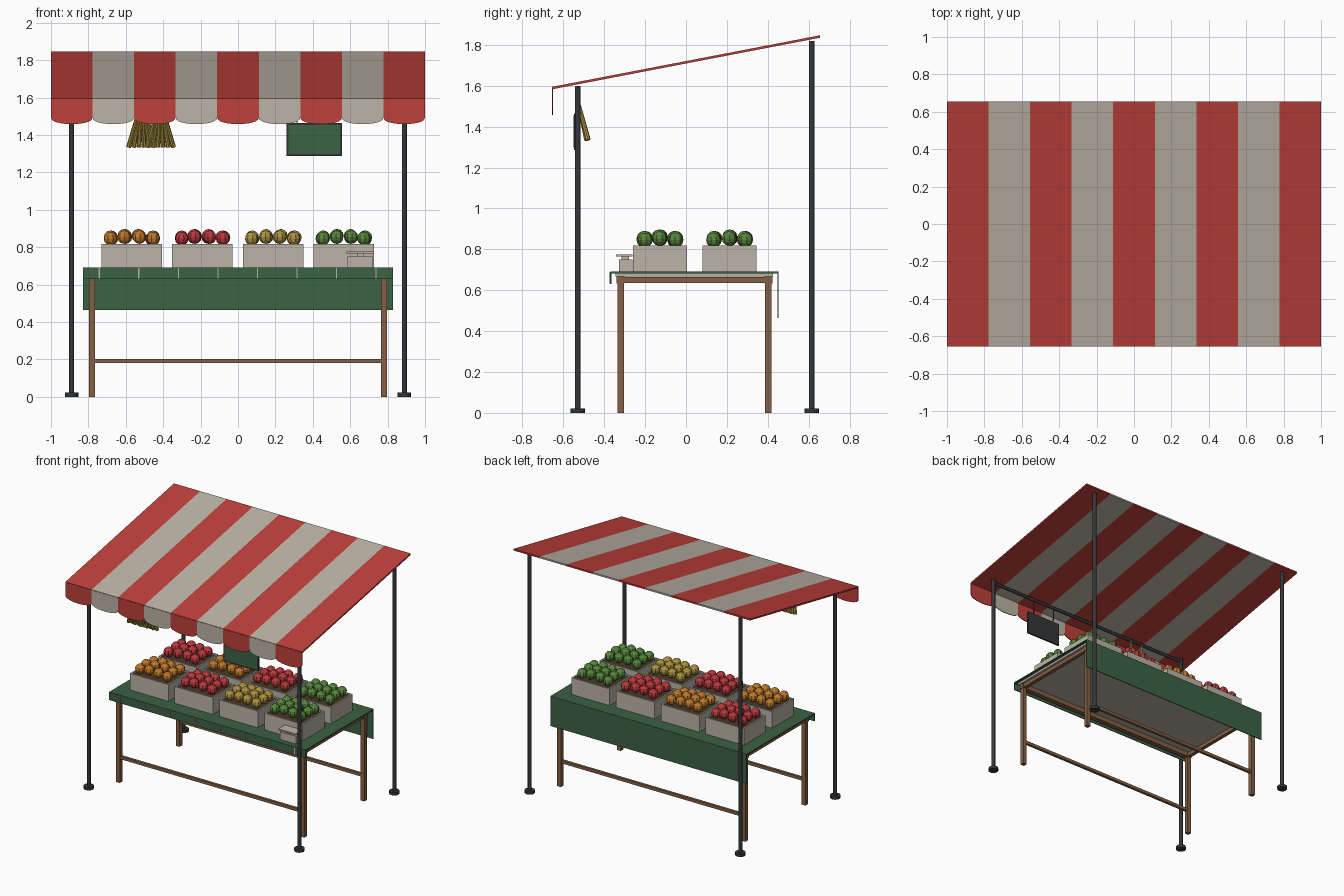
import bpy, bmesh, math, random
from mathutils import Vector, Matrix

if "Cube" in bpy.data.objects:
    bpy.data.objects.remove(bpy.data.objects["Cube"])

random.seed(4)


def mat(name, r, g, b):
    m = bpy.data.materials.new(name)
    m.diffuse_color = (r, g, b, 1)
    m.use_nodes = True
    m.node_tree.nodes["Principled BSDF"].inputs["Base Color"].default_value = m.diffuse_color
    return m


RED = mat("awning red", 0.52, 0.052, 0.043)
CREAM = mat("warm cream", 0.50, 0.455, 0.385)
GREEN = mat("cloth green", 0.044, 0.122, 0.056)
WOOD = mat("brown wood", 0.235, 0.118, 0.058)
METAL = mat("charcoal metal", 0.036, 0.038, 0.042)
SOIL = mat("crate lining", 0.07, 0.04, 0.022)
ORANGE = mat("orange fruit", 0.52, 0.19, 0.025)
APPLE = mat("red fruit", 0.50, 0.04, 0.047)
YELLOW = mat("yellow produce", 0.42, 0.29, 0.05)
LEAF = mat("green fruit", 0.095, 0.24, 0.045)


def finish(name, bm, *mats, smooth=False):
    bmesh.ops.recalc_face_normals(bm, faces=bm.faces)
    me = bpy.data.meshes.new(name)
    bm.to_mesh(me)
    bm.free()
    ob = bpy.data.objects.new(name, me)
    bpy.context.collection.objects.link(ob)
    for m in mats:
        me.materials.append(m)
    if smooth:
        bpy.ops.object.select_all(action='DESELECT')
        bpy.context.view_layer.objects.active = ob
        ob.select_set(True)
        bpy.ops.object.shade_smooth_by_angle(angle=math.radians(40))
    return ob


def add_box(bm, x0, x1, y0, y1, z0, z1):
    m = Matrix.Translation(((x0 + x1) / 2, (y0 + y1) / 2, (z0 + z1) / 2))
    m = m @ Matrix.Diagonal((x1 - x0, y1 - y0, z1 - z0, 1))
    bmesh.ops.create_cube(bm, size=1, matrix=m)


def box(name, m, *dims):
    bm = bmesh.new()
    add_box(bm, *dims)
    return finish(name, bm, m)


def add_rod(bm, a, b, r0, r1=None, n=12):
    a, b = Vector(a), Vector(b)
    d = b - a
    m = Matrix.Translation((a + b) / 2) @ d.to_track_quat('Z', 'Y').to_matrix().to_4x4()
    bmesh.ops.create_cone(bm, cap_ends=True, segments=n, radius1=r0,
                          radius2=r0 if r1 is None else r1, depth=d.length, matrix=m)


def prism(bm, pts, offset):
    f = bm.faces.new([bm.verts.new(p) for p in pts])
    ext = bmesh.ops.extrude_face_region(bm, geom=[f])
    bmesh.ops.translate(bm, vec=offset,
                        verts=[v for v in ext['geom'] if isinstance(v, bmesh.types.BMVert)])


# Striped sloping awning with a scalloped front valance
W = 2 / 9
for i in range(9):
    x0, x1 = -1 + i * W, -1 + (i + 1) * W
    m = CREAM if i % 2 else RED
    bm = bmesh.new()
    prism(bm, [(x0, -0.655, 1.583), (x0, 0.655, 1.835),
               (x0, 0.655, 1.847), (x0, -0.655, 1.595)], (W, 0, 0))
    finish("awning_stripe", bm, m)
    bm = bmesh.new()
    pts = [(x0, -0.656, 1.59)]
    for k in range(13):
        t = math.pi * k / 12
        pts.append(((x0 + x1) / 2 - W / 2 * math.cos(t), -0.656,
                    1.495 - 0.037 * math.sin(t) ** 0.8))
    pts.append((x1, -0.656, 1.59))
    prism(bm, pts, (0, 0.006, 0))
    finish("valance_scallop", bm, m)

# Posts, feet and the front hanging bar
for x in (-0.89, 0.89):
    for y, top in ((-0.53, 1.6), (0.615, 1.82)):
        bm = bmesh.new()
        add_rod(bm, (x, y, 0.01), (x, y, top), 0.014)
        finish("post", bm, METAL, smooth=True)
        bm = bmesh.new()
        add_rod(bm, (x, y, 0), (x, y, 0.022), 0.036)
        finish("post_foot", bm, METAL, smooth=True)
bm = bmesh.new()
add_rod(bm, (-0.89, -0.53, 1.575), (0.89, -0.53, 1.575), 0.012)
finish("hanging_bar", bm, METAL, smooth=True)

# Hanging sign board
box("sign_frame", METAL, 0.26, 0.555, -0.548, -0.536, 1.287, 1.465)
box("sign_panel", GREEN, 0.27, 0.545, -0.551, -0.546, 1.298, 1.454)
for x in (0.315, 0.5):
    bm = bmesh.new()
    add_rod(bm, (x, -0.54, 1.46), (x, -0.532, 1.58), 0.004, n=6)
    finish("sign_hanger", bm, METAL)

# Two hanging bundles of fanned stalks
for cx in (-0.515, -0.415):
    bm = bmesh.new()
    for k in range(6):
        f = (k - 2.5) / 2.5
        add_rod(bm, (cx + 0.022 * f, -0.525, 1.51),
                (cx + 0.07 * f, -0.485 + 0.006 * (k % 2), 1.335), 0.009, 0.013, 8)
    add_rod(bm, (cx, -0.525, 1.49), (cx, -0.53, 1.58), 0.008, n=6)
    finish("stalk_bundle", bm, YELLOW)

# Trestle table
for x in (-0.78, 0.78):
    for y in (-0.32, 0.403):
        box("table_leg", WOOD, x - 0.016, x + 0.016, y - 0.016, y + 0.016, 0, 0.665)
    box("side_rail", WOOD, x - 0.014, x + 0.014, -0.32, 0.403, 0.636, 0.665)
for y in (-0.32, 0.403):
    box("long_rail", WOOD, -0.8, 0.8, y - 0.019, y + 0.019, 0.632, 0.668)
    box("stretcher", WOOD, -0.78, 0.78, y - 0.01, y + 0.01, 0.18, 0.203)
box("table_board", CREAM, -0.81, 0.81, -0.345, 0.425, 0.667, 0.683)

# Cloth with a short front edge and a long back drop
box("cloth_top", GREEN, -0.83, 0.83, -0.37, 0.453, 0.683, 0.691)
box("cloth_back", GREEN, -0.83, 0.83, 0.447, 0.453, 0.463, 0.69)
box("cloth_front", GREEN, -0.83, 0.83, -0.371, -0.365, 0.63, 0.69)
for i in range(8):
    x = -0.742 + i * 0.2115
    box("cloth_trim", CREAM, x - 0.003, x + 0.003, -0.374, -0.37, 0.632, 0.688)


# Open crates heaped with fruit
def crate(cx, cy, fruit):
    hx, hy, t, z0, z1 = 0.162, 0.132, 0.012, 0.691, 0.818
    bm = bmesh.new()
    for s in (-1, 1):
        ys = sorted((cy + s * hy, cy + s * (hy - t)))
        add_box(bm, cx - hx, cx + hx, *ys, z0, z1)
        xs = sorted((cx + s * hx, cx + s * (hx - t)))
        add_box(bm, *xs, cy - hy + t, cy + hy - t, z0, z1)
    finish("crate", bm, CREAM)
    box("crate_lining", SOIL, cx - hx + t, cx + hx - t, cy - hy + t, cy + hy - t, z0, 0.808)
    bm = bmesh.new()
    for i in range(4):
        for j in range(3):
            u, v = (i - 1.5) / 1.5, j - 1
            p = (cx + 0.112 * u + random.uniform(-.005, .005),
                 cy + 0.075 * v + random.uniform(-.005, .005),
                 0.862 - 0.009 * abs(u) ** 2 - 0.007 * abs(v))
            m = Matrix.Translation(p) @ Matrix.Rotation(random.uniform(0, 3), 4, 'Z')
            bmesh.ops.create_uvsphere(bm, u_segments=8, v_segments=6, radius=0.036, matrix=m)
    finish("fruit_heap", bm, fruit)


COLUMNS = (-0.568, -0.192, 0.188, 0.566)
for cy, fruits in ((-0.128, (ORANGE, APPLE, YELLOW, LEAF)),
                   (0.213, (APPLE, ORANGE, APPLE, LEAF))):
    for cx, fruit in zip(COLUMNS, fruits):
        crate(cx, cy, fruit)

# Small weighing scale
box("scale_body", CREAM, 0.585, 0.72, -0.328, -0.262, 0.691, 0.75)
box("scale_stem", CREAM, 0.635, 0.67, -0.315, -0.28, 0.75, 0.768)
box("scale_plate", CREAM, 0.58, 0.727, -0.342, -0.262, 0.766, 0.776)
